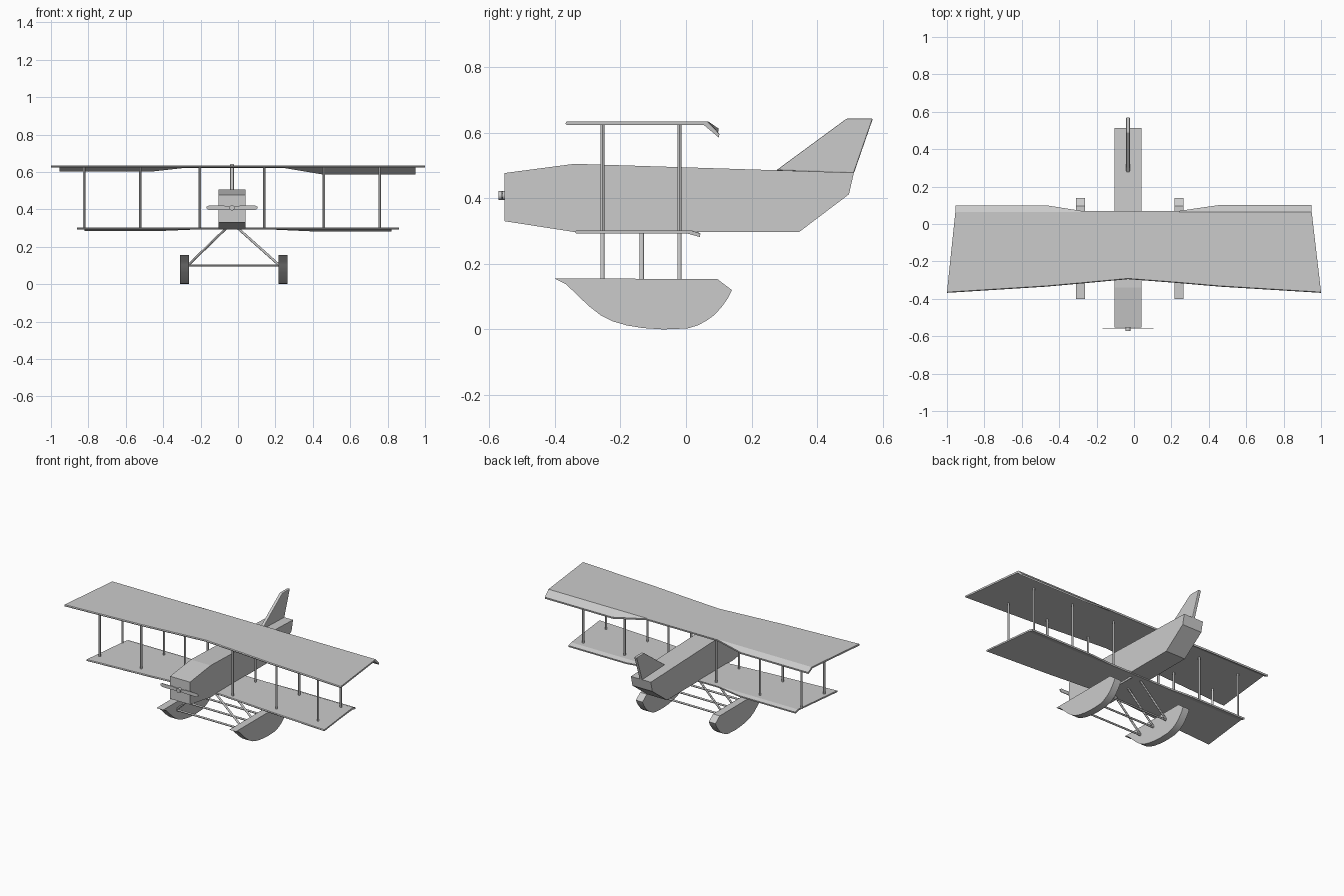
import bpy, bmesh, math
from mathutils import Vector

CX = -0.032  # centre line of the body and struts


def make(name, verts, faces):
    me = bpy.data.meshes.new(name)
    me.from_pydata(verts, [], faces)
    bm = bmesh.new()
    bm.from_mesh(me)
    bmesh.ops.recalc_face_normals(bm, faces=bm.faces)
    bm.to_mesh(me)
    bm.free()
    ob = bpy.data.objects.new(name, me)
    bpy.context.collection.objects.link(ob)
    return ob


def loft(name, rings):
    n = len(rings[0])
    verts = [p for r in rings for p in r]
    faces = [list(range(n)), list(range(len(verts) - n, len(verts)))]
    for k in range(len(rings) - 1):
        for i in range(n):
            j = (i + 1) % n
            faces.append([k * n + i, k * n + j, (k + 1) * n + j, (k + 1) * n + i])
    return make(name, verts, faces)


def slab(name, profile, x, width):
    # side profile (y, z) extruded across x
    return loft(name, [[(x + s * width / 2, y, z) for y, z in profile] for s in (-1, 1)])


def rod(name, a, b, r, sides=12):
    a, b = Vector(a), Vector(b)
    d = b - a
    bpy.ops.mesh.primitive_cylinder_add(vertices=sides, radius=r, depth=d.length, location=(a + b) / 2)
    ob = bpy.context.object
    ob.name = name
    ob.rotation_euler = d.to_track_quat('Z', 'Y').to_euler()
    smooth(ob)
    return ob


def smooth(ob, angle=30):
    bpy.ops.object.select_all(action='DESELECT')
    ob.select_set(True)
    bpy.context.view_layer.objects.active = ob
    bpy.ops.object.shade_smooth_by_angle(angle=math.radians(angle))


def wing(name, sections, top, thick):
    # section: front x, rear x, front y, hinge y, flap tip y, flap drop
    rings = []
    for xf, xb, f, h, t, drop in sections:
        rings.append([(xf, f + 0.004, top), (xb, h, top), (xb, t, top - drop),
                      (xb, t - 0.002, top - drop - thick), (xb, h - 0.01, top - thick),
                      (xf, f + 0.004, top - thick), (xf, f, top - thick / 2)])
    return loft(name, rings)


# body and tail fin
slab("fuselage", [(-0.553, 0.477), (-0.34, 0.505), (0.512, 0.478), (0.497, 0.412),
                  (0.345, 0.297), (-0.34, 0.297), (-0.553, 0.33)], CX, 0.144)
fin = slab("tail_fin", [(0.275, 0.485), (0.49, 0.643), (0.57, 0.643), (0.512, 0.476)], CX, 0.02)
bev = fin.modifiers.new("bevel", 'BEVEL')
bev.width = 0.004
bev.segments = 2

# propeller
rod("propeller_hub", (CX, -0.572, 0.408), (CX, -0.55, 0.408), 0.014, 16)
for s in (-1, 1):
    outline = [(0.0, -0.007), (0.05, -0.011), (0.125, -0.011), (0.136, -0.004),
               (0.136, 0.006), (0.125, 0.012), (0.05, 0.012), (0.0, 0.007)]
    loft("propeller_blade", [[(CX + s * u, y, 0.408 + v) for u, v in outline]
                             for y in (-0.562, -0.558)])

# wings with drooping flaps
wing("upper_wing", [
    (-1.0, -0.955, -0.368, 0.065, 0.100, 0.022),
    (-0.47, -0.47, -0.335, 0.065, 0.100, 0.022),
    (-0.28, -0.28, -0.318, 0.065, 0.070, 0.001),
    (CX, CX, -0.295, 0.065, 0.070, 0.001),
    (0.24, 0.24, -0.316, 0.065, 0.070, 0.001),
    (0.46, 0.46, -0.335, 0.065, 0.102, 0.038),
    (1.0, 0.95, -0.368, 0.065, 0.102, 0.038)], 0.634, 0.011)
wing("lower_wing", [
    (-0.86, -0.82, -0.339, 0.015, 0.042, 0.008),
    (-0.42, -0.42, -0.310, 0.015, 0.042, 0.008),
    (-0.25, -0.25, -0.295, 0.015, 0.020, 0.001),
    (CX, CX, -0.275, 0.015, 0.020, 0.001),
    (0.2, 0.2, -0.293, 0.015, 0.020, 0.001),
    (0.4, 0.4, -0.310, 0.015, 0.044, 0.010),
    (0.86, 0.82, -0.339, 0.015, 0.044, 0.010)], 0.302, 0.010)

# struts between the wings
for s in (-1, 1):
    for off in (0.173, 0.49, 0.79):
        for y in (-0.255, -0.02):
            rod("wing_strut", (CX + s * off, y, 0.295), (CX + s * off, y, 0.628), 0.0065)

# floats
hull = [(-0.4, 0.155), (-0.365, 0.137), (-0.33, 0.103), (-0.295, 0.07), (-0.26, 0.043),
        (-0.225, 0.025), (-0.18, 0.012), (-0.13, 0.004), (-0.07, 0.0), (0.005, 0.003),
        (0.035, 0.012), (0.062, 0.026), (0.088, 0.045), (0.11, 0.07), (0.128, 0.095),
        (0.14, 0.12), (0.095, 0.154)]
for x in (-0.287, 0.241):
    smooth(slab("float", hull, x, 0.048))

# undercarriage
for y in (-0.255, -0.135, -0.02):
    rod("undercarriage_bar", (-0.28, y, 0.1), (0.235, y, 0.1), 0.006)
    for s in (-1, 1):
        rod("undercarriage_strut", (CX + s * 0.03, y, 0.3), (-0.023 + s * 0.245, y, 0.1), 0.0065)
